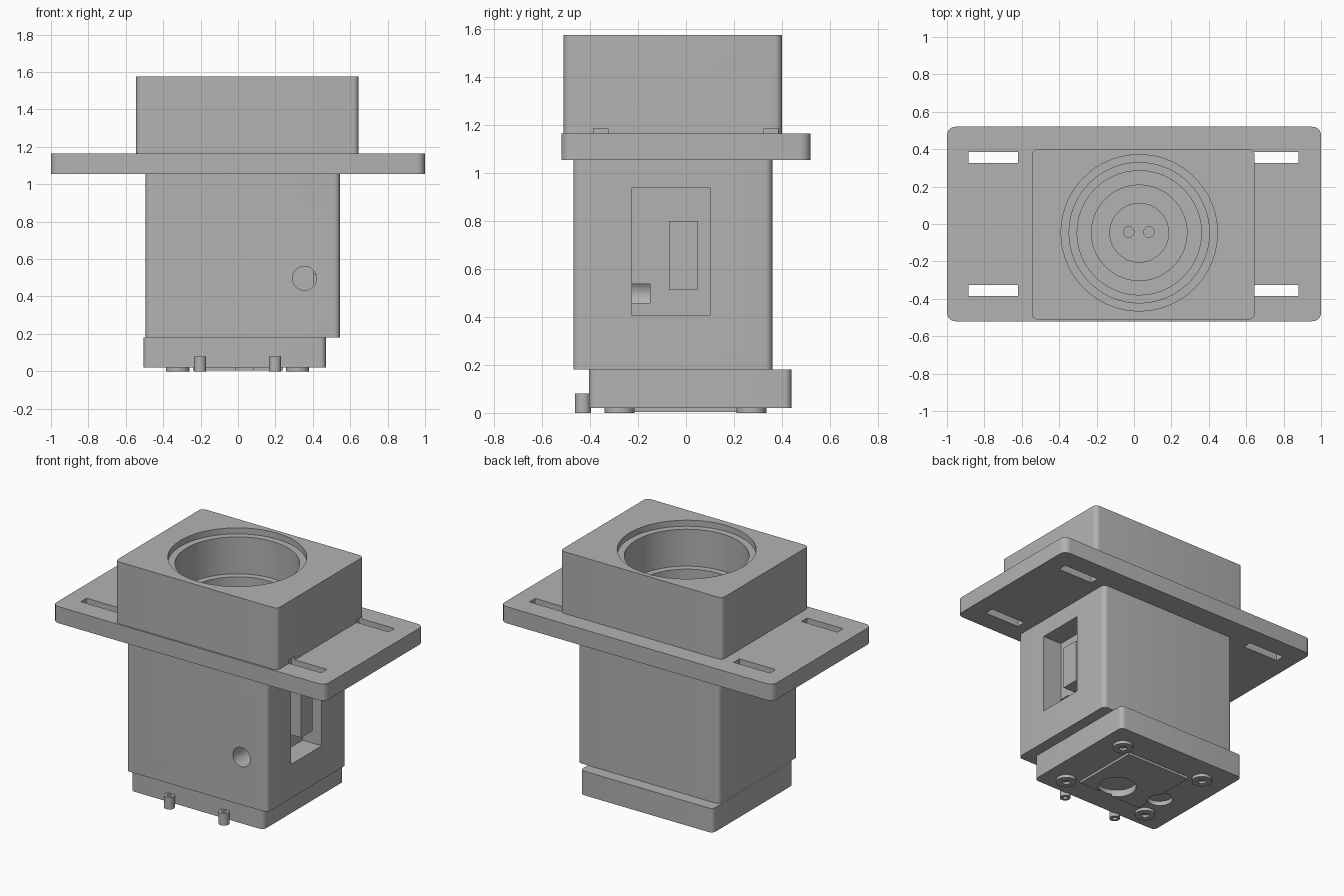
import bpy, bmesh, math
from mathutils import Matrix, Vector

cube = bpy.data.objects.get("Cube")
if cube:
    bpy.data.objects.remove(cube, do_unlink=True)

GREY = (0.45, 0.45, 0.45, 1)
grey = bpy.data.materials.new("plain_grey")
grey.use_nodes = True
grey.diffuse_color = GREY
grey.node_tree.nodes["Principled BSDF"].inputs["Base Color"].default_value = GREY


def finish(name, bm):
    bmesh.ops.recalc_face_normals(bm, faces=bm.faces)
    mesh = bpy.data.meshes.new(name)
    bm.to_mesh(mesh)
    bm.free()
    mesh.materials.append(grey)
    obj = bpy.data.objects.new(name, mesh)
    bpy.context.collection.objects.link(obj)
    return obj


def box(name, x, y, z, radius=0):
    """Box between the given ranges, with rounded upright edges."""
    bm = bmesh.new()
    bmesh.ops.create_cube(bm, size=1)
    for v in bm.verts:
        v.co = Vector([lo + (c + 0.5) * (hi - lo) for c, (lo, hi) in zip(v.co, (x, y, z))])
    if radius:
        upright = [e for e in bm.edges if abs(e.verts[0].co.z - e.verts[1].co.z) > 1e-4]
        bmesh.ops.bevel(bm, geom=upright, offset=radius, segments=6, profile=0.5, affect='EDGES')
    return finish(name, bm)


def cylinder(name, start, end, radius, sides=40):
    start, end = Vector(start), Vector(end)
    axis = end - start
    turn = Vector((0, 0, 1)).rotation_difference(axis).to_matrix().to_4x4()
    bm = bmesh.new()
    bmesh.ops.create_cone(bm, cap_ends=True, segments=sides, radius1=radius, radius2=radius,
                          depth=axis.length, matrix=Matrix.Translation((start + end) / 2) @ turn)
    return finish(name, bm)


def lathe(name, centre, profile, sides=72):
    """Revolve a radius/height profile about an upright axis."""
    bm = bmesh.new()
    cx, cy = centre
    verts = [bm.verts.new((cx + r, cy, z)) for r, z in profile]
    edges = [bm.edges.new(pair) for pair in zip(verts, verts[1:])]
    bmesh.ops.spin(bm, geom=verts + edges, cent=(cx, cy, 0), axis=(0, 0, 1),
                   angle=math.tau, steps=sides)
    bmesh.ops.remove_doubles(bm, verts=bm.verts, dist=1e-4)
    return finish(name, bm)


def cut(target, *cutters):
    """Subtract the cutters one after the other, baking each result."""
    bpy.context.view_layer.objects.active = target
    for cutter in cutters:
        mod = target.modifiers.new("cut", 'BOOLEAN')
        mod.operation = 'DIFFERENCE'
        mod.solver = 'EXACT'
        mod.object = cutter
        bpy.ops.object.modifier_apply(modifier=mod.name)


# Main solids
body = box("body", (-0.495, 0.545), (-0.47, 0.36), (0.18, 1.055), 0.03)
flange = box("flange", (-1, 1), (-0.52, 0.52), (1.055, 1.165), 0.045)
top_block = box("top_block", (-0.545, 0.645), (-0.51, 0.40), (1.165, 1.575), 0.03)
base_cap = box("base_cap", (-0.505, 0.47), (-0.405, 0.44), (0.02, 0.18), 0.03)
base_plate = box("base_plate", (-0.24, 0.24), (-0.235, 0.235), (0.004, 0.03))
parts = [body, flange, top_block, base_cap, base_plate]

# Stepped bore from the top
bore = lathe("bore_cutter", (0.028, -0.047), [
    (0, 0.75), (0.157, 0.75), (0.157, 0.9), (0.255, 0.9), (0.255, 1.2), (0.332, 1.2),
    (0.332, 1.29), (0.375, 1.29), (0.375, 1.535), (0.418, 1.535), (0.418, 1.6), (0, 1.6)])
pin_holes = [cylinder("pin_hole_cutter", (x, -0.043, 0.6), (x, -0.043, 0.8), 0.028)
             for x in (-0.028, 0.08)]

# Mounting slots, slightly undercutting the block
slots = [box("slot_cutter", x, y, (1.0, 1.185))
         for x in ((-0.885, -0.62), (0.62, 0.88)) for y in ((-0.385, -0.325), (0.325, 0.385))]

# Side window pocket and the front cable hole that meets it
window = box("window_cutter", (0.405, 0.7), (-0.225, 0.10), (0.405, 0.94))
cable_hole = cylinder("cable_hole_cutter", (0.355, -0.6, 0.497), (0.355, -0.15, 0.497), 0.064)

# Round recesses underneath
recesses = [cylinder("recess_cutter", (x, y, -0.1), (x, y, 0.05), r)
            for x, y, r in ((0.034, -0.125, 0.12), (-0.285, -0.09, 0.08))]

cut(body, bore, *pin_holes, window, cable_hole)
cut(flange, bore, *slots)
cut(top_block, bore, *slots[2:])
cut(base_cap, *recesses)
cut(base_plate, *recesses)
cutters = [bore, window, cable_hole] + pin_holes + slots + recesses

# Raised switch inside the window
parts.append(box("window_switch", (0.40, 0.513), (-0.07, 0.05), (0.515, 0.80)))

# Feet with screw holes
for side, x in (("right", -0.322), ("left", 0.318)):
    for end, y in (("front", -0.277), ("back", 0.273)):
        foot = cylinder(f"foot_{end}_{side}", (x, y, 0), (x, y, 0.025), 0.0625)
        screw = cylinder("screw_cutter", (x, y, -0.1), (x, y, 0.015), 0.025)
        cut(foot, screw)
        parts.append(foot)
        cutters.append(screw)

# Hollow pins on the front edge
for side, x in (("right", -0.203), ("left", 0.198)):
    pin = cylinder(f"pin_{side}", (x, -0.43, 0), (x, -0.43, 0.08), 0.033)
    hole = cylinder("pin_bore_cutter", (x, -0.43, -0.1), (x, -0.43, 0.2), 0.015)
    cut(pin, hole)
    parts.append(pin)
    cutters.append(hole)

for cutter in cutters:
    bpy.data.objects.remove(cutter, do_unlink=True)

# Smooth curved walls, keep edges crisp
bpy.ops.object.select_all(action='DESELECT')
for part in parts:
    part.select_set(True)
bpy.context.view_layer.objects.active = body
bpy.ops.object.shade_smooth_by_angle(angle=math.radians(30))
